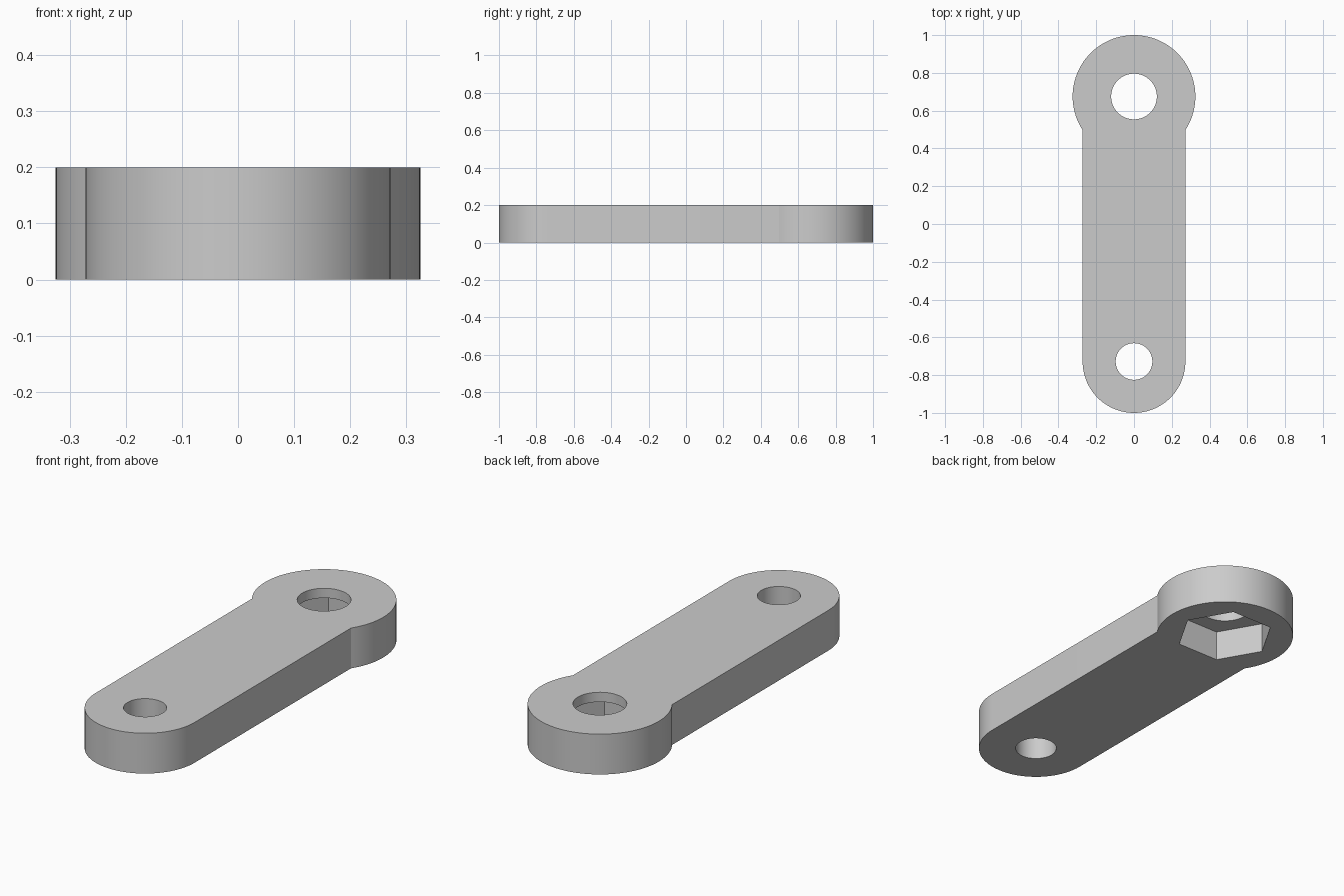
import bpy
import bmesh
from math import pi, acos, cos, sin

if "Cube" in bpy.data.objects:
    bpy.data.objects.remove(bpy.data.objects["Cube"], do_unlink=True)

THICK = 0.2
HEAD_Y, HEAD_R = 0.675, 0.325
TAIL_Y, TAIL_R = -0.728, 0.272
HEAD_HOLE_R, TAIL_HOLE_R = 0.121, 0.097
HEX_R, HEX_DEPTH = 0.231, 0.152

grey = bpy.data.materials.new("grey")
grey.use_nodes = True
colour = (0.6, 0.6, 0.6, 1)
grey.diffuse_color = colour
grey.node_tree.nodes["Principled BSDF"].inputs["Base Color"].default_value = colour


def arc(y, radius, start, end, steps):
    """Points on an arc centred on the arm's axis, both ends included."""
    angles = [start + (end - start) * i / steps for i in range(steps + 1)]
    return [(radius * cos(a), y + radius * sin(a)) for a in angles]


def prism(name, points, bottom, top):
    """Extrude a closed outline upwards."""
    bm = bmesh.new()
    face = bm.faces.new([bm.verts.new((x, y, bottom)) for x, y in points])
    rim = bmesh.ops.extrude_face_region(bm, geom=[face])["geom"]
    bmesh.ops.translate(bm, vec=(0, 0, top - bottom),
                        verts=[v for v in rim if isinstance(v, bmesh.types.BMVert)])
    bmesh.ops.recalc_face_normals(bm, faces=bm.faces)
    mesh = bpy.data.meshes.new(name)
    bm.to_mesh(mesh)
    bm.free()
    mesh.materials.append(grey)
    obj = bpy.data.objects.new(name, mesh)
    bpy.context.collection.objects.link(obj)
    return obj


def cut(target, cutter):
    """Subtract the cutter, then remove it."""
    cutter.hide_render = True
    mod = target.modifiers.new("cut", "BOOLEAN")
    mod.operation, mod.solver, mod.object = "DIFFERENCE", "EXACT", cutter
    bpy.ops.object.modifier_apply(modifier=mod.name)
    bpy.data.objects.remove(cutter, do_unlink=True)


# Arm: wide round head, straight shank, round tail
join = acos(TAIL_R / HEAD_R)
outline = arc(HEAD_Y, HEAD_R, -join, pi + join, 72) + arc(TAIL_Y, TAIL_R, pi, 2 * pi, 48)
arm = prism("lever_arm", outline, 0, THICK)
bpy.context.view_layer.objects.active = arm
arm.select_set(True)

# Hexagonal nut pocket in the underside, bolt hole above it, pin hole in the tail
cut(arm, prism("nut_pocket", arc(HEAD_Y, HEX_R, 0, 2 * pi, 6)[:-1], -THICK, HEX_DEPTH))
cut(arm, prism("bolt_hole", arc(HEAD_Y, HEAD_HOLE_R, 0, 2 * pi, 64)[:-1], THICK / 2, 2 * THICK))
cut(arm, prism("pin_hole", arc(TAIL_Y, TAIL_HOLE_R, 0, 2 * pi, 64)[:-1], -THICK, 2 * THICK))

bpy.ops.object.shade_smooth_by_angle(angle=pi / 6)
